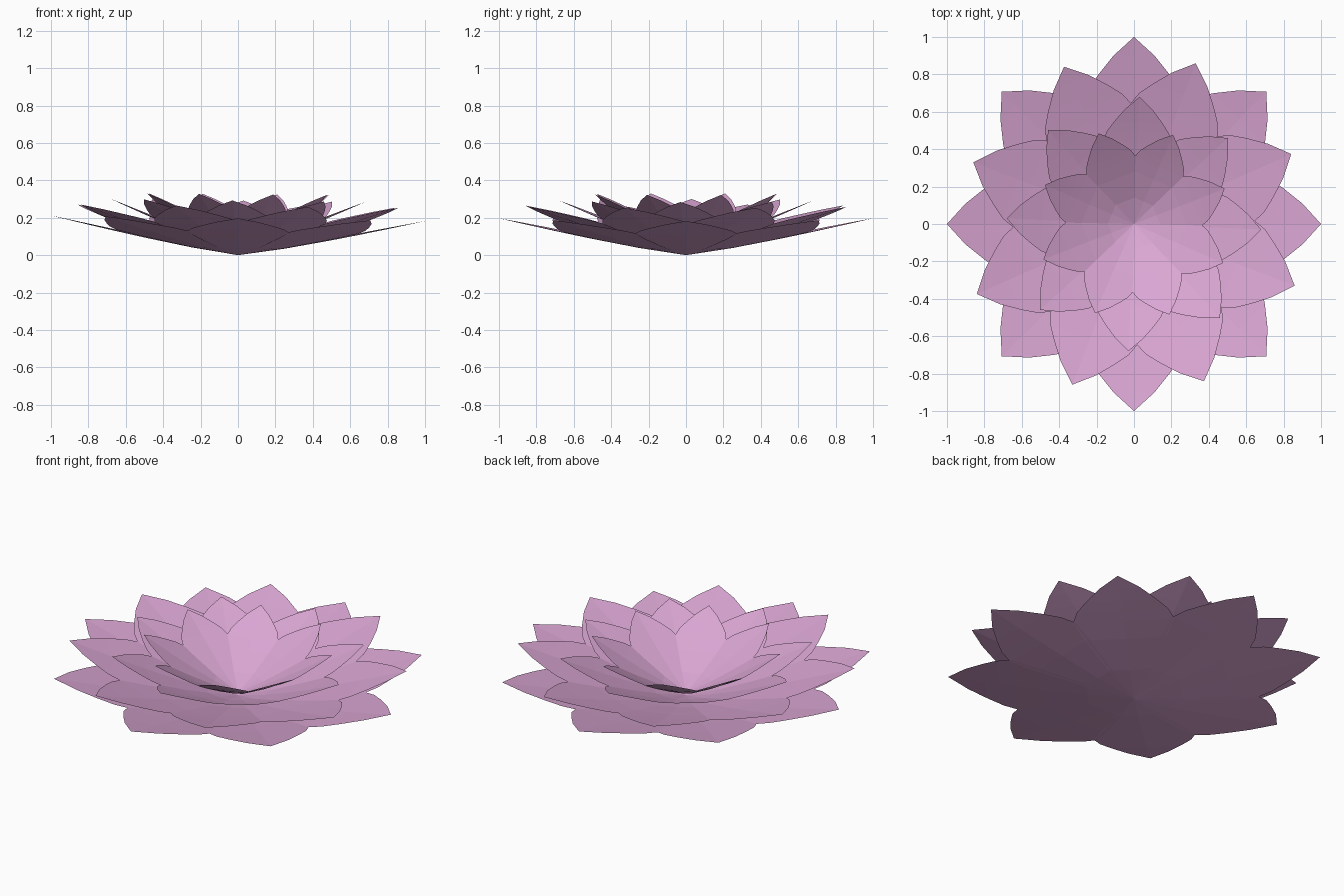
import bpy, bmesh
from math import radians, cos, sin

if "Cube" in bpy.data.objects:
    bpy.data.objects.remove(bpy.data.objects["Cube"])

petal_mat = bpy.data.materials.new("petal_pink")
petal_mat.diffuse_color = (0.70, 0.38, 0.65, 1)
petal_mat.use_nodes = True
petal_mat.node_tree.nodes["Principled BSDF"].inputs["Base Color"].default_value = petal_mat.diffuse_color

# Petal outline: (distance along, half width), for a petal of unit length
OUTLINE = [(0.0, 0.0), (0.25, 0.115), (0.5, 0.222), (0.64, 0.272),
           (0.72, 0.245), (0.8, 0.19), (0.9, 0.11), (1.0, 0.0)]


def petal_ring(name, radius, base_z, tip_z, start, tilt, cup, count=8):
    """Ring of thin, slightly folded petals meeting at the centre."""
    bm = bmesh.new()
    for i in range(count):
        a = radians(start + 360 / count * i)

        def point(t, side):
            x, y = t * radius, side * radius
            z = base_z + (tip_z - base_z) * t ** 1.18 + cup * abs(side) * radius
            px, py = x * cos(a) - y * sin(a), x * sin(a) + y * cos(a)
            return bm.verts.new((px, py, z - tilt * px))

        mid = [point(t, 0) for t, w in OUTLINE]
        for s in (-1, 1):
            edge = [mid[0]] + [point(t, s * w) for t, w in OUTLINE[1:-1]] + [mid[-1]]
            for j in range(len(mid) - 1):
                loop = [mid[j], edge[j], edge[j + 1], mid[j + 1]]
                loop = list(dict.fromkeys(loop))
                if s > 0:
                    loop.reverse()
                bm.faces.new(loop)
    # Upper side faces up
    for f in bm.faces:
        f.normal_update()
        if f.normal.z < 0:
            f.normal_flip()
    mesh = bpy.data.meshes.new(name)
    bm.to_mesh(mesh)
    bm.free()
    mesh.materials.append(petal_mat)
    ob = bpy.data.objects.new(name, mesh)
    bpy.context.collection.objects.link(ob)
    return ob


# Four rings, from the wide flat outer one to the steep inner one
petal_ring("outer_petals", 1.0, 0.0, 0.197, 0, 0.015, 0.03)
petal_ring("second_petals", 0.92, 0.015, 0.262, 24, 0.01, 0.04)
petal_ring("third_petals", 0.68, 0.03, 0.292, -2.5, 0.012, 0.05)
petal_ring("inner_petals", 0.52, 0.045, 0.326, 21.3, 0.008, 0.06)
